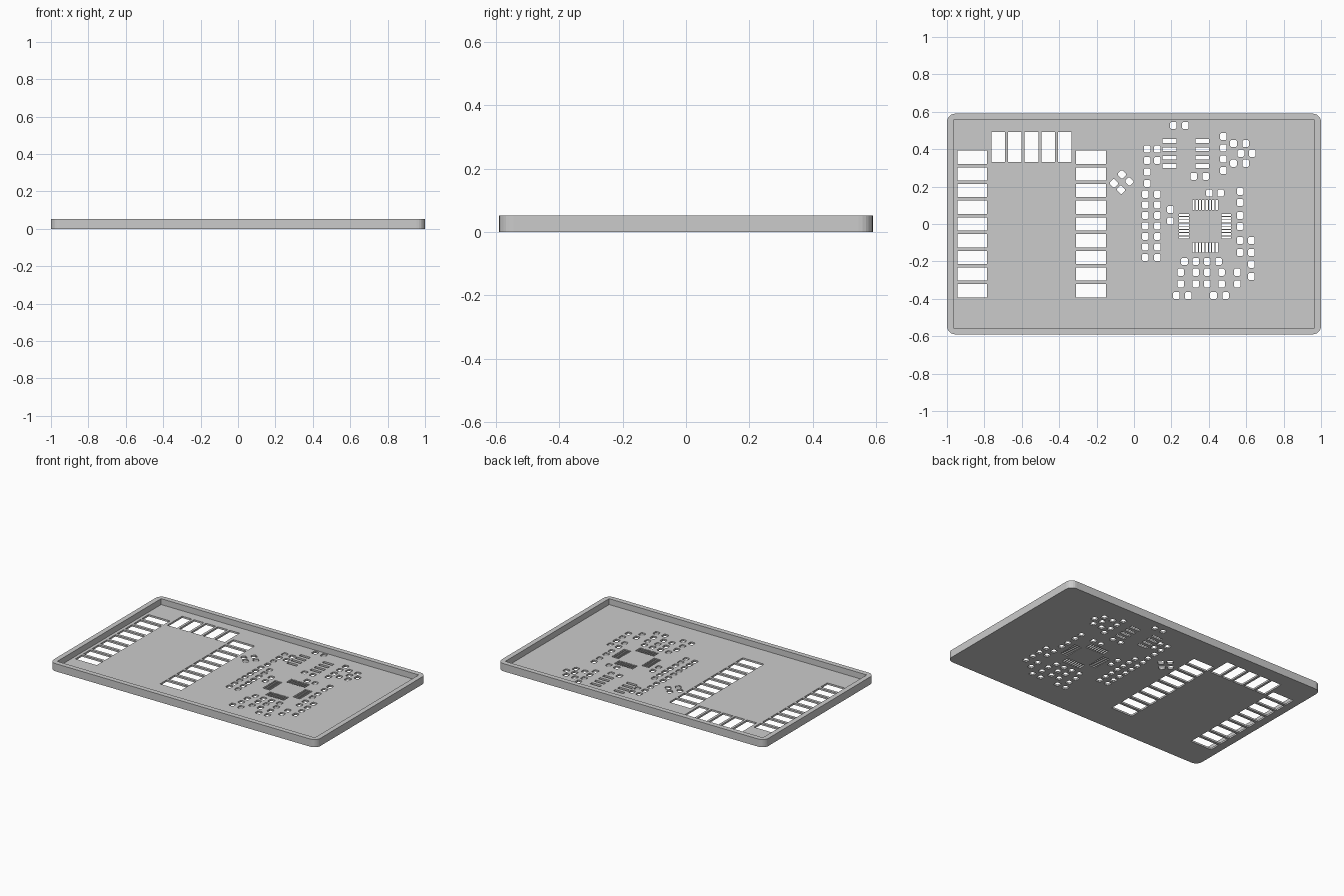
import bpy
import bmesh
from math import pi
from mathutils import Matrix, Vector

if "Cube" in bpy.data.objects:
    bpy.data.objects.remove(bpy.data.objects["Cube"])

LENGTH, WIDTH, HEIGHT = 2.0, 1.18, 0.052
FLOOR = 0.012
WALL = 0.034

grey = bpy.data.materials.new("plain grey")
grey.use_nodes = True
grey.diffuse_color = (0.6, 0.6, 0.6, 1)
grey.node_tree.nodes["Principled BSDF"].inputs["Base Color"].default_value = grey.diffuse_color


def add_box(bm, centre, size, angle=0.0, corner=0.0, segments=1):
    """Add a box to bm, with its upright edges optionally rounded."""
    matrix = (Matrix.Translation(centre) @ Matrix.Rotation(angle, 4, 'Z')
              @ Matrix.Diagonal((*size, 1)))
    verts = bmesh.ops.create_cube(bm, size=1, matrix=matrix)["verts"]
    if corner:
        edges = {e for v in verts for e in v.link_edges}
        upright = [e for e in edges
                   if abs(e.verts[0].co.z - e.verts[1].co.z) > size[2] / 2]
        bmesh.ops.bevel(bm, geom=upright, offset=corner, segments=segments,
                        profile=0.5, affect='EDGES')


def make_object(name, bm):
    bmesh.ops.recalc_face_normals(bm, faces=bm.faces)
    mesh = bpy.data.meshes.new(name)
    bm.to_mesh(mesh)
    bm.free()
    mesh.materials.append(grey)
    obj = bpy.data.objects.new(name, mesh)
    bpy.context.collection.objects.link(obj)
    return obj


def cut(target, cutter):
    modifier = target.modifiers.new(cutter.name, 'BOOLEAN')
    modifier.operation = 'DIFFERENCE'
    modifier.solver = 'EXACT'
    modifier.object = cutter
    cutter.hide_render = True
    cutter.hide_set(True)
    cutter.display_type = 'WIRE'


def spread(middle, pitch, count):
    """Evenly spaced positions about a middle value."""
    return [middle + pitch * (i - (count - 1) / 2) for i in range(count)]


# Rounded plate
bm = bmesh.new()
add_box(bm, (0, 0, HEIGHT / 2), (LENGTH, WIDTH, HEIGHT), corner=0.045, segments=6)
stencil = make_object("stencil_tray", bm)

# Sharp-cornered recess that leaves the raised rim
bm = bmesh.new()
add_box(bm, (0, 0, FLOOR + HEIGHT / 2),
        (LENGTH - 2 * WALL, WIDTH - 2 * WALL, HEIGHT))
recess = make_object("recess_cutter", bm)

# Openings through the floor
bm = bmesh.new()


def openings(xs, ys, width, depth, angle=0.0, corner=0.0):
    for x in xs:
        for y in ys:
            add_box(bm, (x, y, FLOOR / 2), (width, depth, FLOOR * 3), angle, corner)


def small_openings(xs, ys, angle=0.0):
    openings(xs, ys, 0.035, 0.038, angle, corner=0.006)


# Large openings in two columns and a row
openings([-0.865, -0.23], spread(0, 0.0893, 9), 0.16, 0.071)
openings(spread(-0.548, 0.0893, 5), [0.412], 0.073, 0.16)

# Narrow slots on the four sides of the square chip
chip = Vector((0.38, -0.012))
for side in (-1, 1):
    openings(spread(chip.x, 0.0178, 8), [chip.y + side * 0.113], 0.0125, 0.053)
    openings([chip.x + side * 0.113], spread(chip.y, 0.0172, 8), 0.053, 0.0125)

# Slots of the eight-legged chip
openings([0.19, 0.365], spread(0.377, 0.0445, 4), 0.074, 0.02)

# Tilted group
for x, y in [(-0.065, 0.265), (-0.108, 0.218), (-0.025, 0.227), (-0.07, 0.183)]:
    small_openings([x], [y], angle=pi / 4)

# Small openings left of the chips
small_openings([0.06, 0.125], spread(-0.01, 0.0563, 7))
small_openings([0.07], spread(0.309, 0.061, 4))
small_openings([0.125], [0.34, 0.4])
small_openings([0.195], [0.015, 0.077])

# Small openings around the eight-legged chip
small_openings([0.21, 0.275], [0.527])
small_openings([0.32, 0.383], [0.255])
small_openings([0.478], spread(0.377, 0.0605, 4))
small_openings([0.532, 0.597], [0.325, 0.43])
small_openings([0.572, 0.632], [0.378])

# Small openings around the square chip
small_openings([0.403, 0.463], [0.165])
small_openings([0.567], [0.175, 0.115, 0.045, -0.013])
small_openings([0.567, 0.628], [-0.088, -0.152])
small_openings([0.628], [-0.215, -0.28])
small_openings(spread(0.361, 0.0607, 4), [-0.2])
small_openings([0.25, 0.33, 0.392, 0.468, 0.553], [-0.258, -0.32])
small_openings([0.227, 0.29, 0.425, 0.49], [-0.383])

apertures = make_object("opening_cutter", bm)

cut(stencil, recess)
cut(stencil, apertures)
